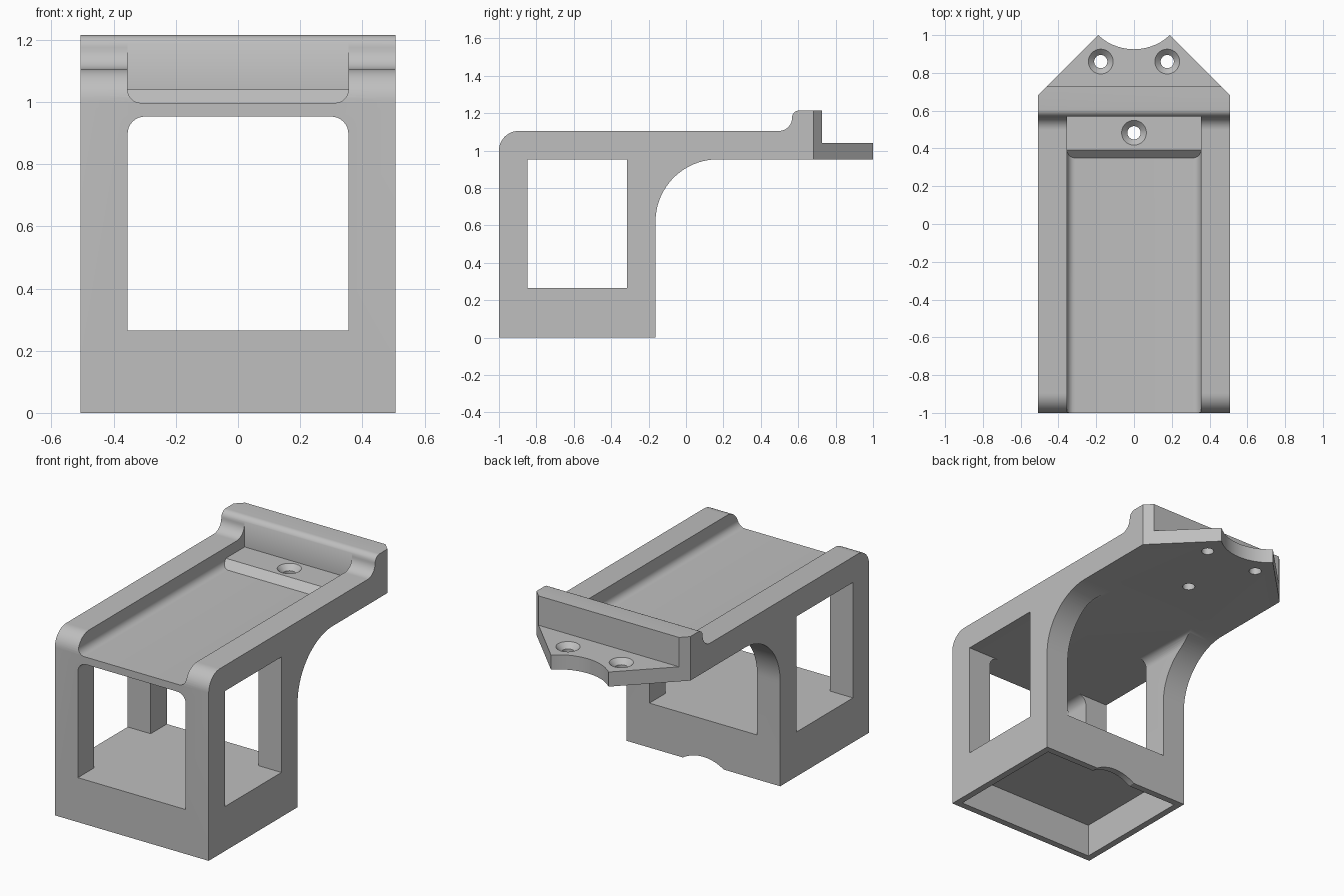
import bpy
import bmesh
from math import sin, cos, radians
from mathutils import Matrix

if "Cube" in bpy.data.objects:
    bpy.data.objects.remove(bpy.data.objects["Cube"])

grey = bpy.data.materials.new("plain grey")
grey.use_nodes = True
grey.diffuse_color = (0.52, 0.52, 0.52, 1)
grey.node_tree.nodes["Principled BSDF"].inputs["Base Color"].default_value = (0.52, 0.52, 0.52, 1)

HALF = 0.507      # half width of the body
INNER = 0.355     # half width of the trough and openings
UNDER = 0.953     # underside of the deck
SILL = 0.265      # floor of the openings
FLOOR = 0.997     # trough floor


def arc(cx, cy, r, start, end, n=12):
    """Points along an arc, angles in degrees."""
    angles = [radians(start + (end - start) * i / n) for i in range(n + 1)]
    return [(round(cx + r * cos(a), 4), round(cy + r * sin(a), 4)) for a in angles]


def add_object(name, bm):
    bmesh.ops.recalc_face_normals(bm, faces=bm.faces)
    mesh = bpy.data.meshes.new(name)
    bm.to_mesh(mesh)
    bm.free()
    mesh.materials.append(grey)
    obj = bpy.data.objects.new(name, mesh)
    bpy.context.scene.collection.objects.link(obj)
    return obj


def prism(name, points, axis, lo, hi):
    """Extrude a 2D outline along the given axis from lo to hi."""
    place = {"x": lambda a, b, t: (t, a, b),
             "y": lambda a, b, t: (a, t, b),
             "z": lambda a, b, t: (a, b, t)}[axis]
    bm = bmesh.new()
    low = [bm.verts.new(place(a, b, lo)) for a, b in points]
    high = [bm.verts.new(place(a, b, hi)) for a, b in points]
    bm.faces.new(low)
    bm.faces.new(high)
    for i in range(len(points)):
        j = (i + 1) % len(points)
        bm.faces.new((low[i], low[j], high[j], high[i]))
    return add_object(name, bm)


def box(name, x, y, z):
    return prism(name, [(x[0], y[0]), (x[1], y[0]), (x[1], y[1]), (x[0], y[1])], "z", *z)


def cone(name, x, y, z0, z1, r0, r1):
    bm = bmesh.new()
    bmesh.ops.create_cone(bm, cap_ends=True, segments=32, radius1=r0, radius2=r1,
                          depth=z1 - z0, matrix=Matrix.Translation((x, y, (z0 + z1) / 2)))
    return add_object(name, bm)


def combine(target, cutter, operation="DIFFERENCE"):
    """Apply a boolean and discard the cutter."""
    cutter.hide_render = True
    mod = target.modifiers.new("cut", "BOOLEAN")
    mod.operation = operation
    mod.solver = "EXACT"
    mod.object = cutter
    bpy.context.view_layer.objects.active = target
    bpy.ops.object.modifier_apply(modifier=mod.name)
    bpy.data.objects.remove(cutter)


# Body: side profile with the curved underside, back lip and tab
profile = [(-1, 0), (-0.163, 0)]
profile += arc(0.17, 0.62, 0.333, 180, 90, 24)
profile += [(1, UNDER), (1, 1.04), (0.727, 1.04), (0.727, 1.215)]
profile += arc(0.607, 1.175, 0.04, 90, 180, 8)
profile += arc(0.497, 1.175, 0.07, 0, -90)
profile += arc(-0.895, 1.0, 0.105, 90, 180)
body = prism("bracket_body", profile, "x", -HALF, HALF)

# Tapered back tab with a round bite and the plan outline
plan = [(-0.61, -1.1), (0.61, -1.1), (0.61, 0.58), (0.14, 1.05), (-0.14, 1.05), (-0.61, 0.58)]
combine(body, prism("plan_outline", plan, "z", -0.1, 1.4), "INTERSECT")
combine(body, prism("tab_bite", arc(0, 1.203, 0.278, 0, 354, 59), "z", 0.9, 1.4))

# Trough: rounded section, with a raised pad at its back end
steps = [(-1.1, 0.99), (0.343, 0.99), (0.393, 1.04), (0.57, 1.04), (0.57, 1.4), (-1.1, 1.4)]
trough = prism("trough_cutter", steps, "x", -0.45, 0.45)
r = 0.043
section = arc(r - INNER, FLOOR + r, r, 180, 270, 8) + arc(INNER - r, FLOOR + r, r, 270, 360, 8)
section += [(INNER, 1.5), (-INNER, 1.5)]
combine(trough, prism("trough_section", section, "y", -1.2, 0.8), "INTERSECT")
combine(body, trough)

# Front-to-back opening with rounded top corners
r = 0.055
opening = [(-INNER, SILL), (INNER, SILL)]
opening += arc(INNER - r, UNDER - r, r, 0, 90, 8) + arc(r - INNER, UNDER - r, r, 90, 180, 8)
combine(body, prism("through_opening", opening, "y", -1.2, 0.3))

# Side-to-side opening
combine(body, box("side_opening", (-0.7, 0.7), (-0.848, -0.315), (SILL, UNDER)))

# Hollow base and cable notch in the back wall
combine(body, box("base_hollow", (-0.467, 0.467), (-0.96, -0.203), (-0.1, 0.2)))
combine(body, prism("cable_notch", arc(0, -0.208, 0.248, 0, 354, 59), "y", -0.4, -0.1))

# Countersunk screw holes
for x, y in [(-0.176, 0.86), (0.176, 0.86), (0, 0.483)]:
    combine(body, cone("screw_hole", x, y, 0.9, 1.1, 0.035, 0.035))
    combine(body, cone("countersink", x, y, 1.01, 1.05, 0.035, 0.076))

bpy.ops.object.select_all(action="DESELECT")
body.select_set(True)
bpy.context.view_layer.objects.active = body
bpy.ops.object.shade_smooth_by_angle(angle=radians(30))
